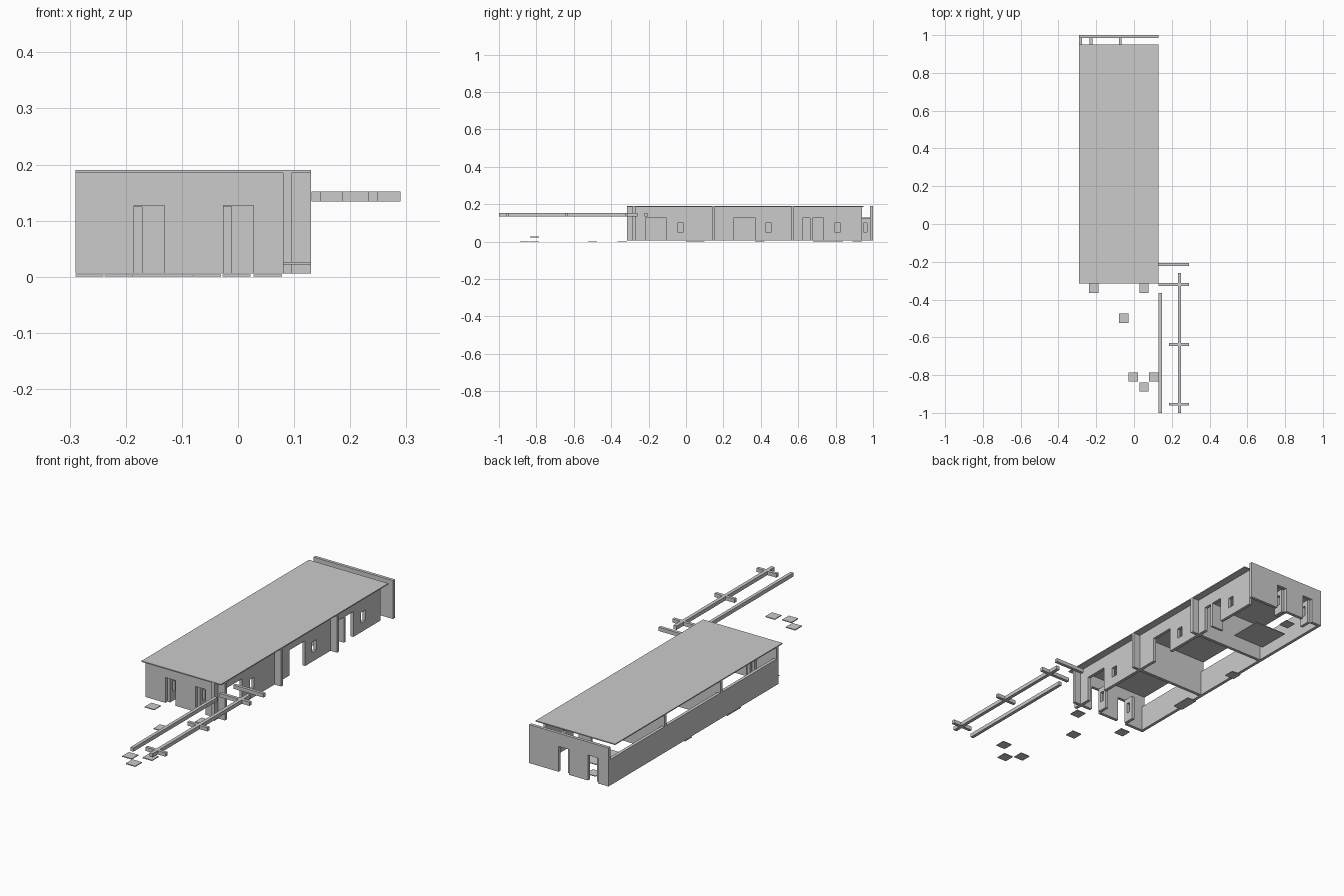
import bpy, bmesh
from mathutils import Vector

if "Cube" in bpy.data.objects:
    bpy.data.objects.remove(bpy.data.objects["Cube"])

BASE, EAVE, TOP = 0.006, 0.185, 0.19
T = 0.015          # wall thickness
DOOR = 0.127       # door head height
SILL, HEAD = 0.05, 0.10


def finish(name, bm):
    bmesh.ops.recalc_face_normals(bm, faces=bm.faces)
    me = bpy.data.meshes.new(name)
    bm.to_mesh(me)
    bm.free()
    ob = bpy.data.objects.new(name, me)
    bpy.context.collection.objects.link(ob)
    return ob


def box(name, x0, x1, y0, y1, z0, z1):
    bm = bmesh.new()
    bmesh.ops.create_cube(bm, size=1)
    for v in bm.verts:
        v.co = ((x0 + x1) / 2 + v.co.x * (x1 - x0),
                (y0 + y1) / 2 + v.co.y * (y1 - y0),
                (z0 + z1) / 2 + v.co.z * (z1 - z0))
    return finish(name, bm)


def wall(name, axis, pos, u0, u1, z0, z1, holes=(), t=T):
    """Upright slab along axis 'x' or 'y' with rectangular holes (u0, u1, z0, z1)."""
    us = sorted({u0, u1, *(u for h in holes for u in h[:2])})
    zs = sorted({z0, z1, *(z for h in holes for z in h[2:])})
    bm = bmesh.new()

    def vert(u, z):
        return bm.verts.new((u, pos, z) if axis == 'x' else (pos, u, z))
    for a, b in zip(us, us[1:]):
        for c, d in zip(zs, zs[1:]):
            mu, mz = (a + b) / 2, (c + d) / 2
            if any(h[0] < mu < h[1] and h[2] < mz < h[3] for h in holes):
                continue
            bm.faces.new([vert(a, c), vert(b, c), vert(b, d), vert(a, d)])
    bmesh.ops.remove_doubles(bm, verts=bm.verts, dist=1e-5)
    ext = bmesh.ops.extrude_face_region(bm, geom=bm.faces[:], use_keep_orig=True)
    off = Vector((0, t, 0)) if axis == 'x' else Vector((t, 0, 0))
    bmesh.ops.translate(bm, vec=off, verts=[g for g in ext['geom'] if isinstance(g, bmesh.types.BMVert)])
    return finish(name, bm)


def door(u0, u1):
    return (u0, u1, BASE, DOOR)


def leaf(name, x, y0):
    """Open door leaf standing at right angles to the end walls, with a window."""
    wall(name, 'y', x, y0, y0 + 0.052, BASE, DOOR - 0.002,
         [(y0 + 0.017, y0 + 0.036, SILL, HEAD)])


# roof slab
box("roof", -0.29, 0.13, -0.315, 0.95, EAVE, TOP)

# cross walls: front, two partitions, back
cross_y = [-0.285, 0.14, 0.563, 0.985]
front_doors = [(-0.185, -0.131), (-0.026, 0.028)]
back_doors = [(-0.235, -0.181), (-0.08, -0.026)]
wall("front_wall", 'x', cross_y[0], -0.29, 0.13, BASE, EAVE, [door(*d) for d in front_doors])
for i in (1, 2):
    wall(f"partition_{i}", 'x', cross_y[i], -0.29, 0.13, BASE, EAVE)
wall("back_wall", 'x', cross_y[3], -0.29, 0.13, BASE, TOP, [door(*d) for d in back_doors])

# open door leaves
for i, d in enumerate(front_doors):
    leaf(f"front_door_leaf_{i + 1}", d[0], cross_y[0] + T)
for i, d in enumerate(back_doors):
    leaf(f"back_door_leaf_{i + 1}", d[0], cross_y[3] - 0.052)
wall("side_door_leaf", 'x', 0.664, 0.03, 0.08, BASE, DOOR, t=0.012)
box("side_door_leaf_edge", 0.08, 0.095, 0.664, 0.676, BASE, DOOR)

# right wall with three doorways and three windows
side_holes = [door(-0.217, -0.104), door(0.254, 0.372), door(0.624, 0.736)]
side_holes += [(y, y + 0.032, SILL, HEAD) for y in (-0.045, 0.425, 0.794)]
wall("right_wall", 'y', 0.08, -0.315, 0.942, BASE, EAVE, side_holes)

# low left walls, open above
for i in range(3):
    wall(f"left_wall_{i + 1}", 'y', -0.29, cross_y[i] + T, cross_y[i + 1], BASE, 0.13)

# raised rails beside the entrance
for i, (x0, x1, y0, y1) in enumerate([
        (0.131, 0.147, -1.0, -0.365), (0.232, 0.249, -1.0, -0.26),
        (0.131, 0.29, -0.222, -0.207), (0.131, 0.29, -0.327, -0.312),
        (0.185, 0.29, -0.646, -0.631), (0.185, 0.29, -0.962, -0.947)]):
    box(f"rail_{i + 1}", x0, x1, y0, y1, 0.134, 0.152)

# paving slabs: x, y, width, depth, bottom
for i, (x, y, w, d, z) in enumerate([
        (-0.213, -0.34, .05, .05, 0), (0.053, -0.34, .05, .05, 0),
        (-0.055, -0.5, .05, .05, 0), (-0.003, -0.81, .05, .05, 0),
        (0.053, -0.863, .05, .05, 0), (0.105, -0.81, .05, .05, 0.022),
        (-0.265, 0.05, .05, .1, 0), (-0.265, 0.395, .05, .05, 0),
        (-0.155, 0.915, .05, .05, 0), (-0.12, 0.76, .17, .16, 0)]):
    box(f"paving_slab_{i + 1}", x - w / 2, x + w / 2, y - d / 2, y + d / 2, z, z + 0.004)
